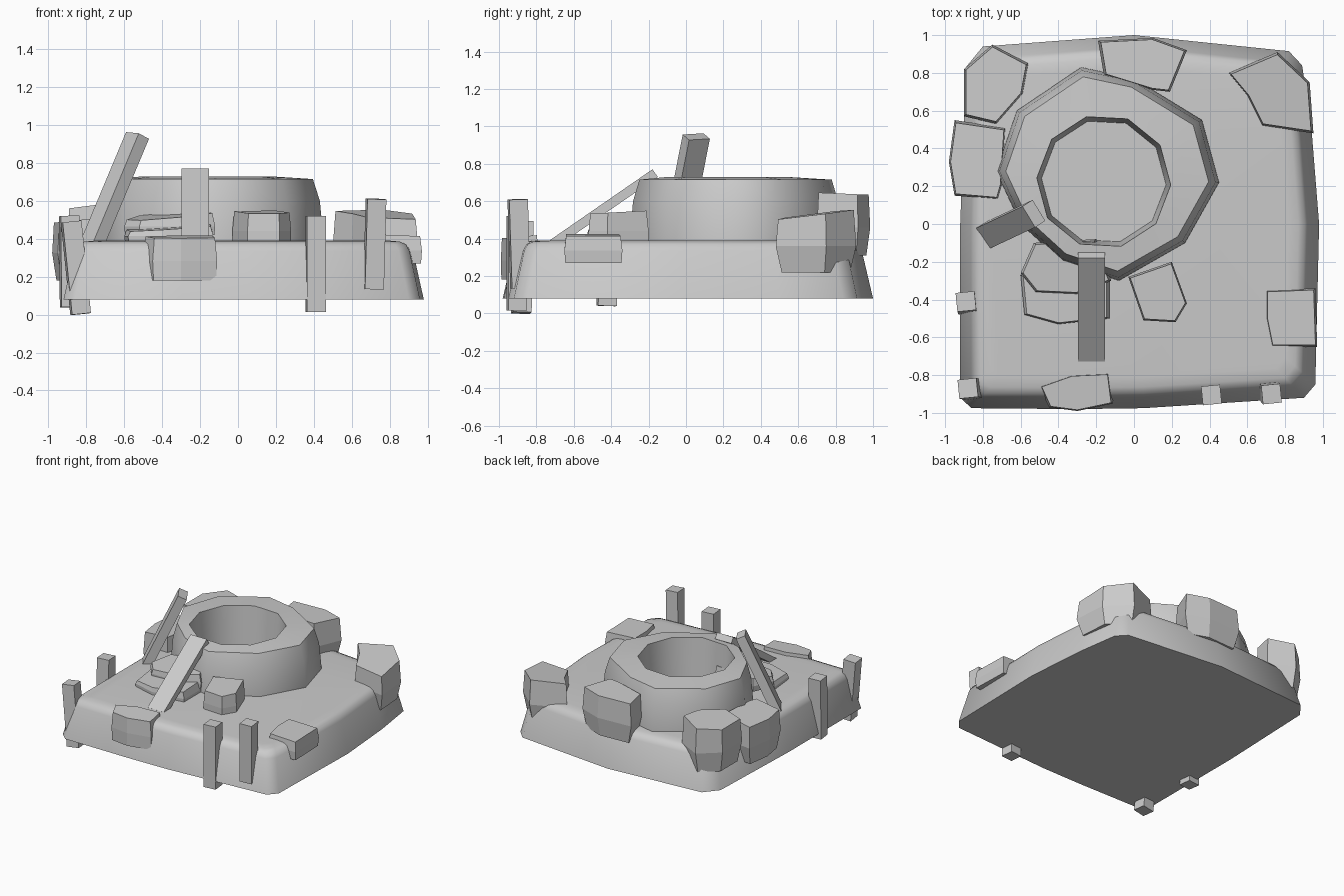
import bpy, bmesh, math
from mathutils import Vector

if "Cube" in bpy.data.objects:
    bpy.data.objects.remove(bpy.data.objects["Cube"])


def finish(name, bm, smooth=None):
    bmesh.ops.recalc_face_normals(bm, faces=bm.faces)
    me = bpy.data.meshes.new(name)
    bm.to_mesh(me)
    bm.free()
    ob = bpy.data.objects.new(name, me)
    bpy.context.collection.objects.link(ob)
    if smooth:
        bpy.ops.object.select_all(action='DESELECT')
        ob.select_set(True)
        bpy.context.view_layer.objects.active = ob
        bpy.ops.object.shade_smooth_by_angle(angle=math.radians(smooth))
    return ob


def loft(bm, rings):
    """Skin a stack of equal rings and cap both ends."""
    vs = [[bm.verts.new(p) for p in r] for r in rings]
    n = len(vs[0])
    for a, b in zip(vs, vs[1:]):
        for i in range(n):
            j = (i + 1) % n
            bm.faces.new((a[i], a[j], b[j], b[i]))
    bm.faces.new(vs[0])
    bm.faces.new(vs[-1])


def ring(outline, scale, z, slope=(0, 0)):
    cx = sum(p[0] for p in outline) / len(outline)
    cy = sum(p[1] for p in outline) / len(outline)
    return [(cx + (x - cx) * scale, cy + (y - cy) * scale,
             z + slope[0] * (x - cx) + slope[1] * (y - cy)) for x, y in outline]


def rock(name, outline, z0, z1, slope=(0, 0), low=0.85):
    bm = bmesh.new()
    mid = z0 + (z1 - z0) * 0.45
    loft(bm, [ring(outline, low, z0), ring(outline, 1.0, mid),
              ring(outline, 0.94, z1, slope)])
    finish(name, bm)


def beam(name, a, b, wide, w, t):
    """Square-cut timber from a to b; wide is the direction of its width."""
    a, b = Vector(a), Vector(b)
    d = (b - a).normalized()
    u = Vector(wide)
    u = (u - d * u.dot(d)).normalized()
    v = d.cross(u)
    bm = bmesh.new()
    loft(bm, [[c + u * (w / 2 * i) + v * (t / 2 * j)
               for i, j in ((-1, -1), (1, -1), (1, 1), (-1, 1))] for c in (a, b)])
    finish(name, bm)


# ground slab with sloping, rounded edge
base = [(-0.92, -0.92), (-0.86, -0.975), (-0.3, -0.98), (0.05, -0.975), (0.9, -0.92),
        (0.96, -0.85), (0.98, 0.0), (0.94, 0.5), (0.89, 0.84), (0.82, 0.915),
        (0.0, 1.0), (-0.8, 0.94), (-0.89, 0.83), (-0.92, 0.0)]


def slab_ring(s, z):
    return [(0.03 + (x - 0.03) * s, y * s, z) for x, y in base]


bm = bmesh.new()
loft(bm, [slab_ring(*r) for r in
          ((1, 0.08), (0.94, 0.335), (0.92, 0.37), (0.885, 0.385), (0.83, 0.39))])
finish("ground_slab", bm, 50)

# ten-sided mound with a well-like pit
outer = [(-0.28, 0.83), (0.0, 0.77), (0.36, 0.55), (0.45, 0.22), (0.27, -0.1),
         (-0.08, -0.30), (-0.38, -0.2), (-0.6, 0.0), (-0.73, 0.28), (-0.62, 0.6)]
hole = [(-0.16 + 0.355 * math.cos(math.radians(105 - 36 * i)),
         0.225 + 0.355 * math.sin(math.radians(105 - 36 * i))) for i in range(10)]
bm = bmesh.new()
loft(bm, [ring(outer, 1.0, 0.37), ring(outer, 1.0, 0.41), ring(outer, 0.97, 0.6),
          ring(outer, 0.91, 0.715), ring(hole, 1.0, 0.728), ring(hole, 0.93, 0.395)])
finish("mound", bm, 60)

# boulders around the edge
rock("boulder_back_left", [(-0.9, 0.82), (-0.75, 0.95), (-0.56, 0.85), (-0.59, 0.69),
                           (-0.73, 0.53), (-0.9, 0.57)], 0.22, 0.58, (0.12, 0))
rock("boulder_back", [(-0.19, 0.97), (0.1, 0.985), (0.28, 0.92), (0.19, 0.7),
                      (0.1, 0.71), (-0.16, 0.79)], 0.31, 0.64, (0, -0.04))
rock("boulder_left", [(-0.98, 0.33), (-0.95, 0.55), (-0.68, 0.51), (-0.7, 0.2),
                      (-0.72, 0.13), (-0.95, 0.15)], 0.18, 0.5, (0.1, 0))
rock("boulder_back_right", [(0.5, 0.8), (0.76, 0.91), (0.93, 0.75), (0.95, 0.48),
                            (0.68, 0.52), (0.6, 0.68)], 0.22, 0.53, (-0.02, 0.11))
rock("boulder_right", [(0.7, -0.35), (0.96, -0.34), (0.97, -0.65), (0.73, -0.65),
                       (0.7, -0.5)], 0.27, 0.42, (-0.04, 0), 0.97)
rock("boulder_front", [(-0.5, -0.86), (-0.33, -0.8), (-0.13, -0.79), (-0.11, -0.95),
                       (-0.3, -0.99), (-0.45, -0.97)], 0.18, 0.41, (0, 0.08), 0.97)
rock("boulder_middle", [(-0.03, -0.28), (0.2, -0.2), (0.28, -0.42), (0.22, -0.52),
                        (0.05, -0.51)], 0.36, 0.54, (0, 0.05), 1.0)

# stacked flat stones by the mound
rock("flat_stone_lower", [(-0.58, -0.48), (-0.6, -0.27), (-0.13, -0.27), (-0.13, -0.5),
                          (-0.4, -0.53)], 0.38, 0.455, (0.06, 0.05), 0.98)
rock("flat_stone_upper", [(-0.6, -0.26), (-0.53, -0.1), (-0.2, -0.08), (-0.12, -0.3),
                          (-0.3, -0.37), (-0.52, -0.36)], 0.42, 0.52, (0.08, 0.1), 0.98)

# planks leaning on the mound
beam("plank_front", (-0.225, -0.715, 0.37), (-0.225, -0.165, 0.75), (1, 0, 0), 0.145, 0.05)
beam("plank_left", (-0.775, -0.06, 0.36), (-0.53, 0.055, 0.945), (0.07, -0.11, 0), 0.13, 0.07)

# fence posts
for name, a, b in (("post_front_mid", (0.41, -0.905, 0.015), (0.41, -0.905, 0.52)),
                   ("post_front_right", (0.715, -0.885, 0.135), (0.728, -0.9, 0.61)),
                   ("post_front_left", (-0.83, -0.88, 0.003), (-0.88, -0.87, 0.49)),
                   ("post_left", (-0.885, -0.425, 0.04), (-0.89, -0.41, 0.52))):
    beam(name, a, b, (1, 0.1, 0), 0.1, 0.1)
